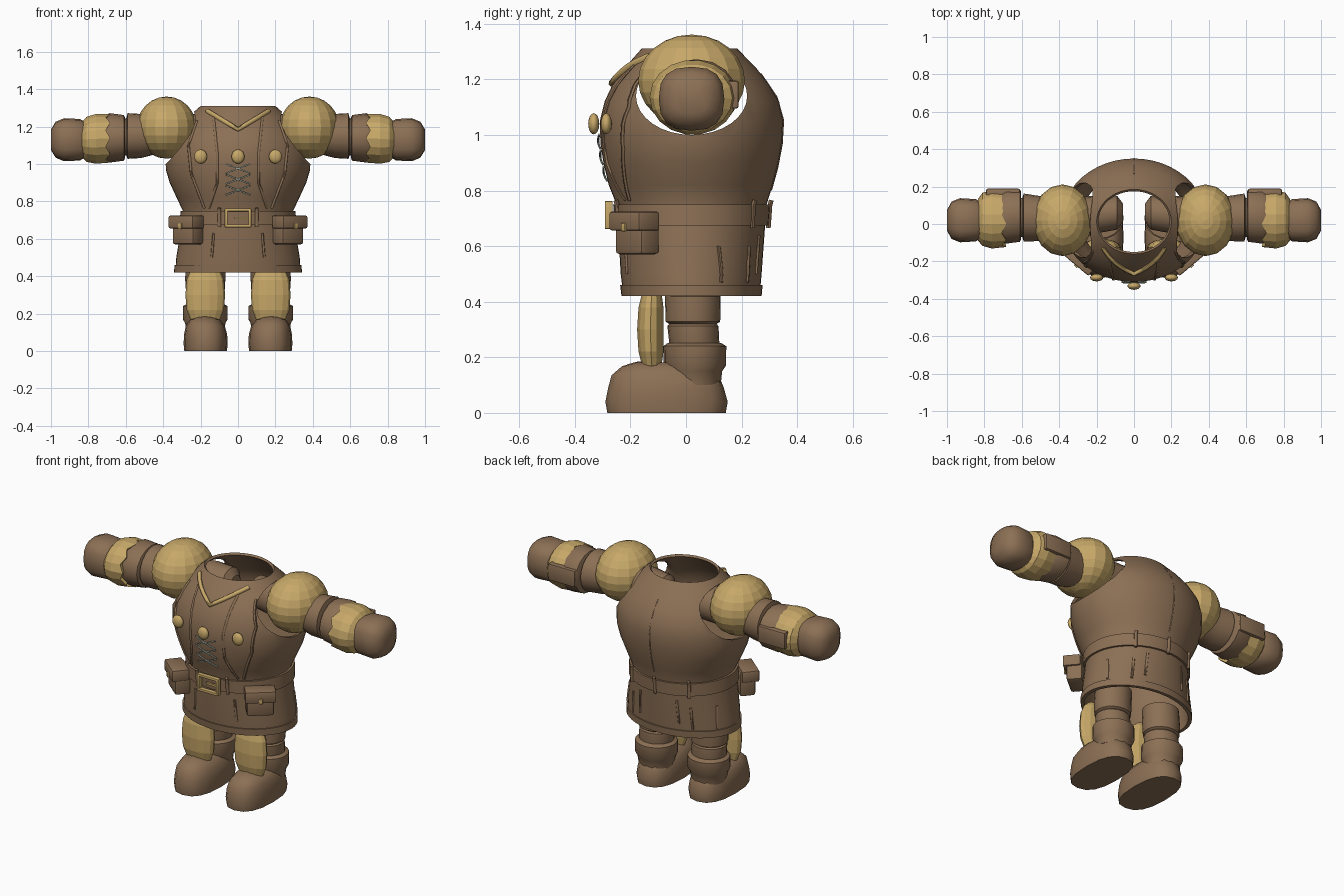
import bpy, bmesh, math
from mathutils import Matrix, Vector

cube = bpy.data.objects.get("Cube")
if cube:
    bpy.data.objects.remove(cube)


def material(name, rgb):
    m = bpy.data.materials.new(name)
    m.use_nodes = True
    m.diffuse_color = (*rgb, 1)
    m.node_tree.nodes["Principled BSDF"].inputs["Base Color"].default_value = (*rgb, 1)
    return m


BROWN = material("brown leather", (0.26, 0.16, 0.09))
TAN = material("golden tan", (0.57, 0.39, 0.14))
CORD = material("grey cord", (0.33, 0.38, 0.32))


def activate(ob):
    bpy.ops.object.select_all(action='DESELECT')
    ob.select_set(True)
    bpy.context.view_layer.objects.active = ob


def finish(ob, mat, angle=40, mirror=False):
    ob.data.materials.clear()
    ob.data.materials.append(mat)
    activate(ob)
    if angle:
        bpy.ops.object.shade_smooth_by_angle(angle=math.radians(angle))
    if mirror:
        ob.modifiers.new("Mirror", 'MIRROR').use_mirror_merge = False
    return ob


def from_bmesh(name, bm):
    bmesh.ops.recalc_face_normals(bm, faces=bm.faces)
    me = bpy.data.meshes.new(name)
    bm.to_mesh(me)
    bm.free()
    ob = bpy.data.objects.new(name, me)
    bpy.context.collection.objects.link(ob)
    return ob


def loft(name, rings, axis, seg=24, power=2, caps=True, jag=0):
    """Skin rings of (position on axis, centre u, centre v, radius u, radius v)."""
    bm = bmesh.new()
    rows = []
    for k, (t, cu, cv, ru, rv) in enumerate(rings):
        row = []
        for i in range(seg):
            a = 2 * math.pi * i / seg
            c, s = math.cos(a), math.sin(a)
            u = cu + ru * math.copysign(abs(c) ** (2 / power), c)
            v = cv + rv * math.copysign(abs(s) ** (2 / power), s)
            p = t + (jag * (-1) ** i if k < 2 else 0)
            row.append(bm.verts.new((p, u, v) if axis == 'x' else (u, v, p)))
        rows.append(row)
    for a, b in zip(rows, rows[1:]):
        for i in range(seg):
            j = (i + 1) % seg
            bm.faces.new((a[i], a[j], b[j], b[i]))
    if caps:
        bm.faces.new(rows[0])
        bm.faces.new(rows[-1])
    return from_bmesh(name, bm)


def ball(name, loc, radii, mat, seg=16, rings=10, angle=0, mirror=False):
    bm = bmesh.new()
    bmesh.ops.create_uvsphere(bm, u_segments=seg, v_segments=rings, radius=1,
                              matrix=Matrix.Translation(loc) @ Matrix.Diagonal((*radii, 1)))
    return finish(from_bmesh(name, bm), mat, angle, mirror)


def box(name, loc, size, mat, turn=0, bevel=0.0, mirror=False):
    bm = bmesh.new()
    m = Matrix.Translation(loc) @ Matrix.Rotation(turn, 4, 'Z') @ Matrix.Diagonal((*size, 1))
    bmesh.ops.create_cube(bm, size=1, matrix=m)
    if bevel:
        bmesh.ops.bevel(bm, geom=bm.edges[:], offset=bevel, segments=2, profile=0.5, affect='EDGES')
    return finish(from_bmesh(name, bm), mat, 35, mirror)


# Body outline: height, half width, front y, back y
PROFILE = [(.42, .335, -.225, .265), (.5, .33, -.235, .272), (.68, .30, -.245, .285),
           (.75, .295, -.25, .29), (.82, .328, -.278, .312), (.9, .365, -.297, .333),
           (.97, .386, -.308, .345), (1.05, .387, -.31, .35), (1.12, .37, -.293, .335),
           (1.18, .335, -.265, .3), (1.24, .28, -.222, .253), (1.31, .2, -.16, .185)]


def ring_at(z, off=0):
    for a, b in zip(PROFILE, PROFILE[1:]):
        if z <= b[0]:
            break
    f = (z - a[0]) / (b[0] - a[0])
    rx, yf, yb = (a[i] + f * (b[i] - a[i]) for i in (1, 2, 3))
    return z, 0, (yf + yb) / 2, rx + off, (yb - yf) / 2 + off


def on_body(x, z, off=0, side=-1):
    _, _, cy, rx, ry = ring_at(z, off)
    return Vector((x, cy + side * ry * math.sqrt(max(0, 1 - (x / rx) ** 2)), z))


def cord(name, path, radius, mat, off=0.0, side=-1, mirror=False):
    """Round strip laid over the body along (x, z) points."""
    pts = []
    for (x0, z0), (x1, z1) in zip(path, path[1:]):
        pts += [on_body(x0 + (x1 - x0) * k / 5, z0 + (z1 - z0) * k / 5, off, side) for k in range(5)]
    pts.append(on_body(*path[-1], off, side))
    cu = bpy.data.curves.new(name, 'CURVE')
    cu.dimensions = '3D'
    cu.bevel_depth, cu.bevel_resolution, cu.use_fill_caps = radius, 1, True
    sp = cu.splines.new('POLY')
    sp.points.add(len(pts) - 1)
    for p, q in zip(sp.points, pts):
        p.co = (*q, 1)
    ob = bpy.data.objects.new(name, cu)
    bpy.context.collection.objects.link(ob)
    activate(ob)
    bpy.ops.object.convert(target='MESH')
    return finish(bpy.context.object, mat, 60, mirror)


# Tunic: open shell with neck, hem and arm openings
tunic = loft("tunic", [ring_at(p[0]) for p in PROFILE], 'z', 48, caps=False)
wall = tunic.modifiers.new("Wall", 'SOLIDIFY')
wall.thickness, wall.offset = .014, -1
cutters = [loft("armhole_cutter", [(s * .12, .02, 1.14, .2, .14), (s * .6, .02, 1.14, .2, .14)], 'x', 32)
           for s in (-1, 1)]
activate(tunic)
bpy.ops.object.modifier_apply(modifier="Wall")
for c in cutters:
    cut = tunic.modifiers.new("Armhole", 'BOOLEAN')
    cut.operation, cut.solver, cut.object = 'DIFFERENCE', 'EXACT', c
    bpy.ops.object.modifier_apply(modifier="Armhole")
    bpy.data.objects.remove(c)
finish(tunic, BROWN, 40)

# Belt and hem bands
for name, lo, hi, off in (("belt", .675, .75, .012), ("hem", .42, .46, .007)):
    rings = [ring_at(lo, -.005), ring_at(lo, off), ring_at(hi, off), ring_at(hi, -.005)]
    finish(loft(name, rings, 'z', 48, caps=False), BROWN, 30)

# Belt loops, buckle
for x, side in ((.1, -1), (-.1, -1), (.19, 1), (-.19, 1), (0, 1)):
    cord("belt_loop", [(x, .665), (x, .765)], .01, BROWN, .012, side)
for s in (-1, 1):
    box("buckle_side", (s * .063, -.278, .712), (.016, .028, .1), TAN, bevel=.003)
    box("buckle_bar", (0, -.278, .712 + s * .043), (.13, .028, .015), TAN, bevel=.003)
box("buckle_prong", (.02, -.272, .712), (.08, .012, .012), TAN)

# Pouches hung diagonally on the belt
turn = math.radians(40)
out = Vector((math.sin(turn), -math.cos(turn), 0))
hub = Vector((.268, -.175, 0))
box("pouch", hub + Vector((0, 0, .645)), (.15, .09, .15), BROWN, turn, .014, True)
box("pouch_flap", hub + out * .014 + Vector((0, 0, .69)), (.17, .098, .068), BROWN, turn, .008, True)
box("pouch_clasp", hub + out * .064 + Vector((0, 0, .668)), (.022, .012, .03), TAN, turn, .003, True)

# Collar trim, buttons, lacing
cord("collar_trim", [(-.165, 1.285), (0, 1.185), (.165, 1.285)], .012, TAN, .006)
for x in (-.2, 0, .2):
    p = on_body(x, 1.04, .022)
    ball("button", p, (.035, .02, .038), TAN, 16, 8, 60)
for k in range(3):
    z = .835 + k * .058
    for s in (-1, 1):
        cord("lace", [(-.065 * s, z), (.065 * s, z + .05)], .004, CORD, .008)

# Vest edges and cloth folds
cord("vest_inner_edge", [(.13, 1.25), (.11, 1.05), (.11, .9), (.155, .765)], .007, BROWN, 0, -1, True)
cord("vest_outer_edge", [(.22, 1.23), (.265, 1.1), (.25, .95), (.18, .765)], .008, BROWN, 0, -1, True)
cord("back_seam", [(0, 1.22), (0, .8)], .004, BROWN, 0, 1)
for x, lo, hi, side in ((.14, .5, .63, -1), (.2, .47, .6, 1), (.13, .5, .64, 1), (.325, .47, .6, 1)):
    cord("skirt_fold", [(min(x, .3), lo), (min(x, .3) - .01, hi)], .007, BROWN, 0, side, True)

# Arms
arm = [(.06, .06, 1.17, .05, .05), (.09, .06, 1.17, .09, .09), (.2, .05, 1.17, .1, .1),
       (.45, .03, 1.155, .11, .105), (.52, .03, 1.15, .122, .118), (.59, .035, 1.15, .128, .122),
       (.597, .035, 1.145, .105, .1), (.66, .03, 1.14, .1, .1)]
finish(loft("arm_sleeve", arm, 'x', 20), BROWN, 35, True)
ball("shoulder_pad", (.382, .02, 1.195), (.16, .192, .166), TAN, 16, 12, 0, True)
bracer = [(.603, .045, 1.14, .125, .105), (.61, .045, 1.14, .14, .122), (.685, .04, 1.14, .145, .132),
          (.72, .035, 1.137, .13, .12)]
finish(loft("bracer", bracer, 'x', 16), BROWN, 35, True)
fur = [(.7, .025, 1.137, .125, .115), (.695, .025, 1.137, .148, .131), (.76, .025, 1.135, .156, .135),
       (.81, .025, 1.132, .142, .122), (.835, .022, 1.13, .11, .095)]
finish(loft("fur_cuff", fur, 'x', 18, jag=.012), TAN, 0, True)
box("bracer_plate", (.7, .166, 1.145), (.18, .046, .1), BROWN, 0, .008, True)
hand = [(.81, .02, 1.13, .09, .09), (.845, .02, 1.13, .113, .111), (.93, .02, 1.13, .118, .115),
        (.975, .02, 1.13, .1, .096), (1.0, .02, 1.13, .055, .055)]
finish(loft("mitten", hand, 'x', 16, 2.6), BROWN, 40, True)

# Legs, knee pads, boots
leg = [(.22, .175, .03, .09, .085), (.25, .175, .03, .1, .09), (.312, .175, .025, .1, .092),
       (.32, .175, .025, .092, .085), (.328, .175, .025, .104, .098), (.39, .175, .025, .108, .1),
       (.48, .17, .025, .105, .1)]
finish(loft("trouser_leg", leg, 'z', 20), BROWN, 35, True)
shaft = [(.1, .175, .03, .1, .095), (.15, .175, .03, .108, .1), (.17, .175, .032, .12, .112),
         (.24, .175, .032, .119, .113), (.252, .175, .03, .1, .095)]
finish(loft("boot_cuff", shaft, 'z', 20), BROWN, 35, True)
foot = [(0, .173, -.07, .114, .213), (.04, .173, -.07, .118, .22), (.09, .173, -.072, .115, .208),
        (.135, .175, -.075, .104, .193), (.168, .177, -.085, .08, .145), (.182, .177, -.08, .045, .1)]
finish(loft("boot_foot", foot, 'z', 16, 2.5), BROWN, 40, True)
ball("boot_instep", (.177, -.14, .145), (.045, .1, .042), BROWN, 12, 8, 60, True)
pad = [(.143, .175, -.12, .05, .02), (.17, .175, -.123, .08, .036), (.22, .175, -.126, .1, .046),
       (.3, .175, -.128, .106, .049), (.38, .175, -.126, .1, .046), (.43, .175, -.123, .08, .036),
       (.455, .175, -.12, .05, .02)]
finish(loft("knee_pad", pad, 'z', 14), TAN, 0, True)
